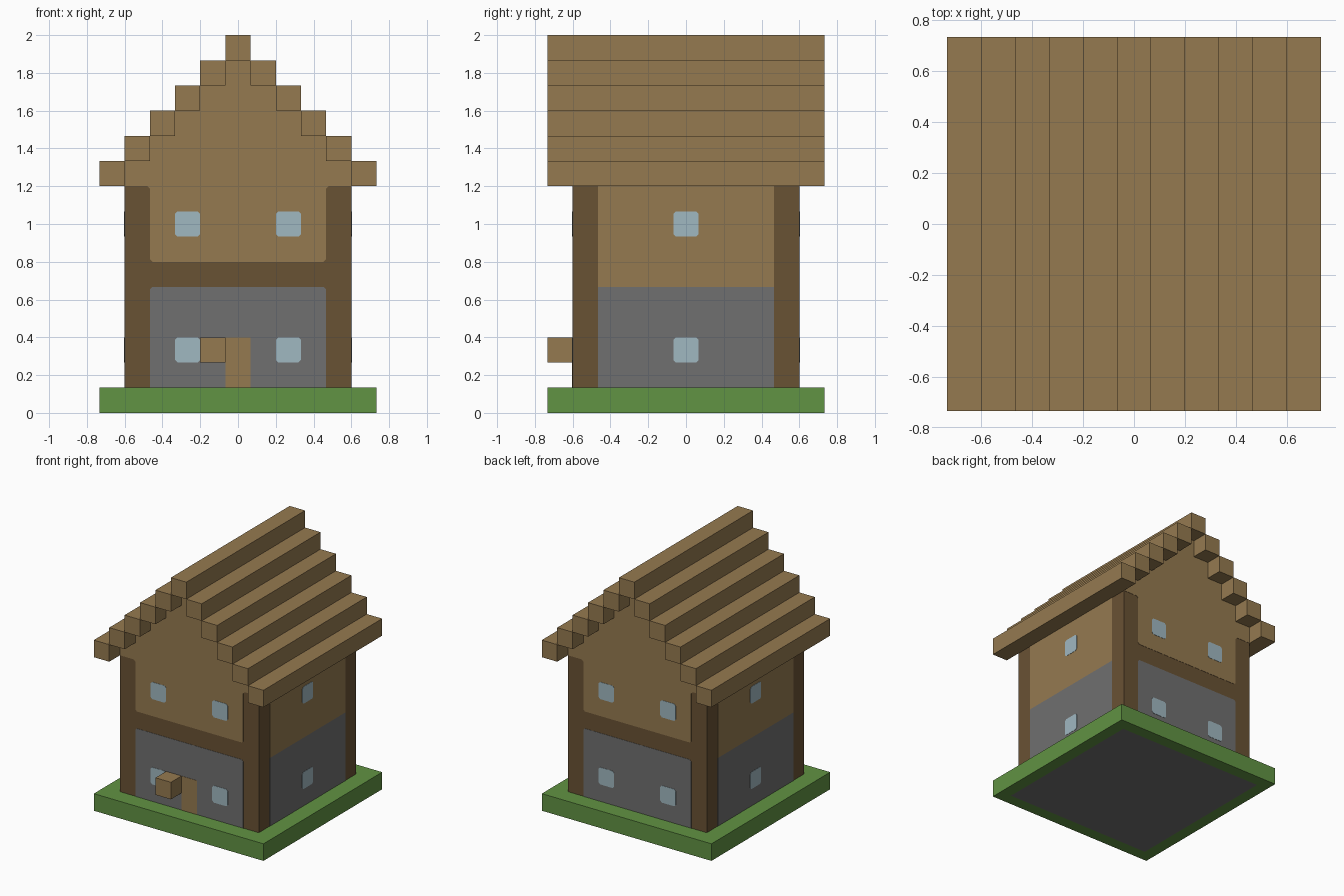
import bpy
import bmesh
from mathutils import Vector

cube = bpy.data.objects.get("Cube")
if cube:
    bpy.data.objects.remove(cube)

U = 2 / 15          # one block
C = 0.1             # corner cut, in blocks
HALF = 4.5          # half width of the house, in blocks
PANEL = HALF + 0.015
GLASS = HALF + 0.03


def material(name, rgb):
    linear = [((v / 255 + 0.055) / 1.055) ** 2.4 for v in rgb] + [1]
    mat = bpy.data.materials.new(name)
    mat.use_nodes = True
    mat.diffuse_color = linear
    mat.node_tree.nodes["Principled BSDF"].inputs["Base Color"].default_value = linear
    return mat


plank = material("plank tan", (149, 122, 80))
timber = material("timber brown", (105, 82, 52))
stone = material("stone grey", (112, 112, 112))
grass = material("grass green", (97, 147, 67))
glass = material("window blue", (160, 184, 193))


def finish(name, bm, *mats):
    bmesh.ops.recalc_face_normals(bm, faces=bm.faces)
    mesh = bpy.data.meshes.new(name)
    bm.to_mesh(mesh)
    bm.free()
    for mat in mats:
        mesh.materials.append(mat)
    obj = bpy.data.objects.new(name, mesh)
    bpy.context.collection.objects.link(obj)
    return obj


def prism(name, outline, start, end, mat, axis="y"):
    """Extrude an (across, up) outline, in blocks, along the y or x axis."""
    def place(a, z, d):
        return Vector((a, d, z) if axis == "y" else (d, a, z)) * U
    bm = bmesh.new()
    face = bm.faces.new([bm.verts.new(place(a, z, start)) for a, z in outline])
    new = bmesh.ops.extrude_face_region(bm, geom=[face])["geom"]
    verts = [v for v in new if isinstance(v, bmesh.types.BMVert)]
    bmesh.ops.translate(bm, verts=verts, vec=place(0, 0, end - start))
    return finish(name, bm, mat)


def rect(a0, a1, z0, z1):
    return [(a0, z0), (a1, z0), (a1, z1), (a0, z1)]


def mirrored(right):
    return right + [(-a, z) for a, z in reversed(right)]


# Grass base with the stone floor showing underneath
bm = bmesh.new()
bmesh.ops.create_cube(bm, size=1)
bmesh.ops.scale(bm, verts=bm.verts, vec=(11 * U, 11 * U, U))
bmesh.ops.translate(bm, verts=bm.verts, vec=(0, 0, U / 2))
bottom = min(bm.faces, key=lambda f: f.calc_center_median().z)
bmesh.ops.inset_region(bm, faces=[bottom], thickness=U)
bottom.material_index = 1
finish("grass_base", bm, grass, stone)

# Timber frame: corner posts and cross beams left visible around the panels
prism("timber_frame", rect(-HALF, HALF, 1, 9), -HALF, HALF, timber)

# Side wall panels
prism("stone_side_walls", rect(-3.5, 3.5, 1, 5), -PANEL, PANEL, stone, "x")
prism("plank_side_walls", rect(-3.5, 3.5, 5, 9), -PANEL, PANEL, plank, "x")

# Front and back lower panels
lower = [(3.5, 1), (3.5, 5 - C), (3.5 - C, 5)]
prism("stone_end_walls", mirrored(lower), -PANEL, PANEL, stone)

# Front and back upper panels with stepped gables
upper = [(3.5 - C, 6), (3.5, 6 + C), (3.5, 9 - C), (3.5 + C, 9)]
for step in range(5):
    upper += [(HALF - step, 9 + step), (HALF - step, 10 + step)]
prism("plank_gable_walls", mirrored(upper), -PANEL, PANEL, plank)

# Roof beams, stepping up to the ridge
for step in range(5):
    inner = HALF - step
    for side, label in ((1, "left"), (-1, "right")):
        a0, a1 = sorted((side * inner, side * (inner + 1)))
        prism(f"roof_beam_{label}_{step + 1}", rect(a0, a1, 9 + step, 10 + step),
              -5.5, 5.5, plank)
prism("roof_ridge", rect(-0.5, 0.5, 14, 15), -5.5, 5.5, plank)


# Windows with cut corners
def window(name, a, z, start, end, axis):
    h, k = 0.5, 0.5 - C
    outline = [(a + x, z + y) for x, y in (
        (-k, -h), (k, -h), (h, -k), (h, k), (k, h), (-k, h), (-h, k), (-h, -k))]
    prism(name, outline, start, end, glass, axis)


for z, floor in ((2.5, "lower"), (7.5, "upper")):
    for sign, label in ((-1, "front"), (1, "back")):
        d0, d1 = sorted((sign * HALF, sign * GLASS))
        for a, side in ((2, "left"), (-2, "right")):
            window(f"{label}_window_{floor}_{side}", a, z, d0, d1, "y")
    for sign, label in ((1, "left"), (-1, "right")):
        d0, d1 = sorted((sign * HALF, sign * GLASS))
        window(f"{label}_side_window_{floor}", 0, z, d0, d1, "x")

# Door and the block beside it
prism("door", rect(-0.5, 0.5, 1, 3), -GLASS, -HALF, plank)
prism("door_block", rect(-1.5, -0.5, 2, 3), -5.5, -HALF, plank)
